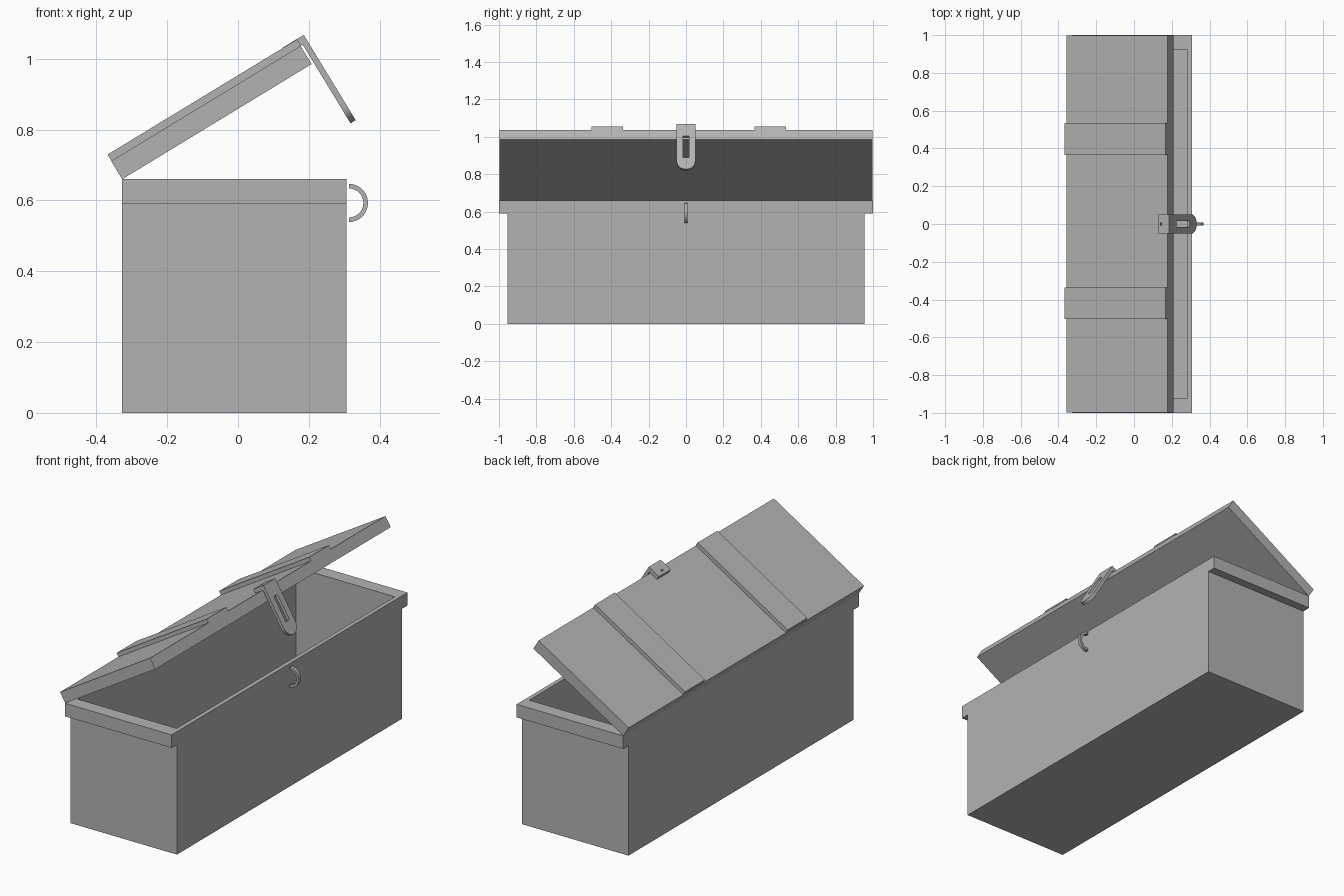
import bpy, bmesh, math
from mathutils import Matrix, Vector

if "Cube" in bpy.data.objects:
    bpy.data.objects.remove(bpy.data.objects["Cube"])

# Lid space: x along the lid, z out of it, hinged on the back top edge
LID = Matrix.Translation((-0.327, 0, 0.66)) @ Matrix.Rotation(-math.radians(31.3), 4, 'Y')

# Dark grey shared by every part
GREY = bpy.data.materials.new("dark_grey")
GREY.diffuse_color = (0.45, 0.45, 0.45, 1)
GREY.use_nodes = True
GREY.node_tree.nodes["Principled BSDF"].inputs["Base Color"].default_value = GREY.diffuse_color


def add_mesh(name, bm, matrix=Matrix()):
    bmesh.ops.remove_doubles(bm, verts=bm.verts, dist=1e-5)
    bmesh.ops.transform(bm, matrix=matrix, verts=bm.verts)
    bmesh.ops.recalc_face_normals(bm, faces=bm.faces)
    me = bpy.data.meshes.new(name)
    bm.to_mesh(me)
    bm.free()
    me.materials.append(GREY)
    ob = bpy.data.objects.new(name, me)
    bpy.context.collection.objects.link(ob)
    return ob


def box(name, lo, hi, matrix=Matrix()):
    lo, hi = Vector(lo), Vector(hi)
    bm = bmesh.new()
    bmesh.ops.create_cube(bm, size=1, matrix=Matrix.Translation((lo + hi) / 2) @ Matrix.Diagonal((*(hi - lo), 1)))
    return add_mesh(name, bm, matrix)


def plate(name, loops, thickness, matrix):
    """Flat outline with optional holes, given thickness around its plane."""
    cu = bpy.data.curves.new(name + "_outline", 'CURVE')
    cu.dimensions, cu.fill_mode, cu.extrude = '2D', 'BOTH', thickness / 2
    for pts in loops:
        sp = cu.splines.new('POLY')
        sp.points.add(len(pts) - 1)
        for p, (x, y) in zip(sp.points, pts):
            p.co = (x, y, 0, 1)
        sp.use_cyclic_u = True
    tmp = bpy.data.objects.new(name + "_outline", cu)
    bpy.context.collection.objects.link(tmp)
    me = bpy.data.meshes.new_from_object(tmp.evaluated_get(bpy.context.evaluated_depsgraph_get()))
    bm = bmesh.new()
    bm.from_mesh(me)
    bpy.data.objects.remove(tmp)
    bpy.data.meshes.remove(me)
    for f in bm.faces:
        f.material_index = 0
    ob = add_mesh(name, bm, matrix)
    bpy.ops.object.select_all(action='DESELECT')
    ob.select_set(True)
    bpy.context.view_layer.objects.active = ob
    bpy.ops.object.shade_smooth_by_angle(angle=math.radians(30))
    return ob


def arc(r, a0, a1, n, cx=0, cy=0):
    return [(cx + r * math.cos(math.radians(a0 + (a1 - a0) * i / n)),
             cy + r * math.sin(math.radians(a0 + (a1 - a0) * i / n))) for i in range(n + 1)]


def rect(x0, x1, y0, y1):
    return [(x0, y0), (x1, y0), (x1, y1), (x0, y1)]


# Chest body: stepped end profile extruded in x, then hollowed from the top
half = [(0.955, 0), (0.955, 0.59), (1, 0.59), (1, 0.66)]
profile = half + [(-y, z) for y, z in reversed(half)]
bm = bmesh.new()
face = bm.faces.new([bm.verts.new((-0.327, y, z)) for y, z in profile])
ext = bmesh.ops.extrude_face_region(bm, geom=[face])
bmesh.ops.translate(bm, vec=(0.633, 0, 0), verts=[g for g in ext['geom'] if isinstance(g, bmesh.types.BMVert)])
bmesh.ops.recalc_face_normals(bm, faces=bm.faces)
top = next(f for f in bm.faces if all(v.co.z > 0.65 for v in f.verts))
bmesh.ops.inset_individual(bm, faces=[top], thickness=0.032)
for v in top.verts:
    v.co.y = math.copysign(0.925, v.co.y)
floor = bmesh.ops.extrude_discrete_faces(bm, faces=[top])['faces'][0]
for v in floor.verts:
    v.co.z = 0.03
add_mesh("chest_body", bm)

# Lid and its two straps
box("lid", (0, -0.998, 0), (0.626, 0.998, 0.06), LID)
for side, y in (("left", -0.42), ("right", 0.45)):
    box(side + "_lid_strap", (0.001, y - 0.084, 0.06), (0.627, y + 0.084, 0.081), LID)

# Hasp: leaf on the lid and slotted tongue hanging in front of it
plate("hasp_leaf", [rect(0.58, 0.65, -0.05, 0.05), rect(0.596, 0.604, -0.008, 0.008)],
      0.022, LID @ Matrix.Translation((0, 0, 0.071)))
upright = Matrix(((0, 0, 1, 0.6415), (1, 0, 0, 0), (0, 1, 0, 0), (0, 0, 0, 1)))
plate("hasp_tongue", [[(0.05, 0.06), (-0.05, 0.06)] + arc(0.05, 180, 360, 16, 0, -0.15),
                      rect(-0.015, 0.015, -0.128, 0.008)], 0.017, LID @ upright)

# Staple on the body front that the hasp closes over
plate("staple", [arc(0.054, -90, 90, 24) + arc(0.041, 90, -90, 24)], 0.018,
      Matrix.Translation((0.313, 0, 0.593)) @ Matrix.Rotation(math.pi / 2, 4, 'X'))
